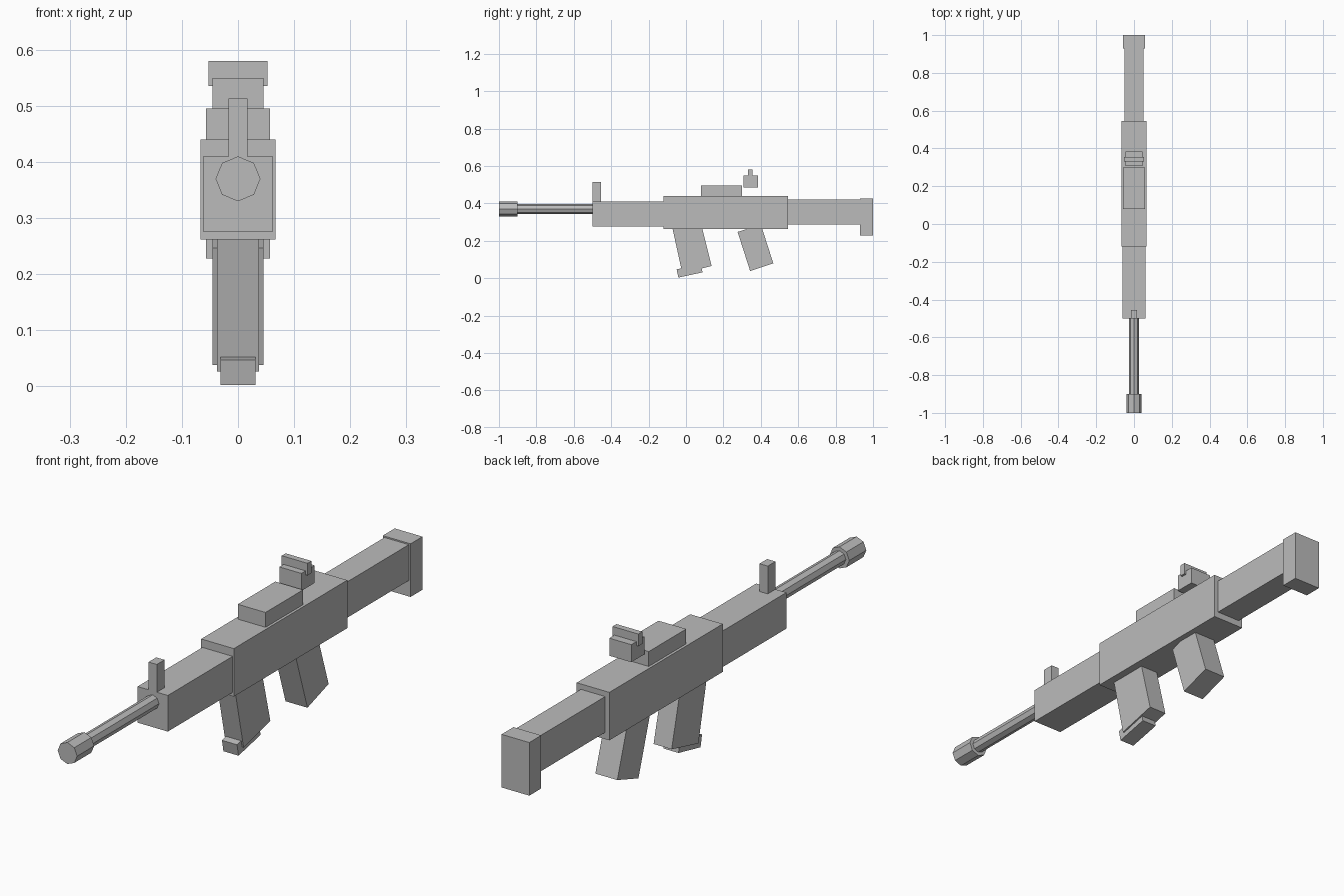
import bpy, bmesh, math
from mathutils import Matrix

if "Cube" in bpy.data.objects:
    bpy.data.objects.remove(bpy.data.objects["Cube"])

grey = bpy.data.materials.new("plain_grey")
grey.diffuse_color = (0.5, 0.5, 0.5, 1.0)
grey.use_nodes = True
grey.node_tree.nodes["Principled BSDF"].inputs["Base Color"].default_value = grey.diffuse_color


def finish(name, bm):
    bmesh.ops.recalc_face_normals(bm, faces=bm.faces)
    mesh = bpy.data.meshes.new(name)
    bm.to_mesh(mesh)
    bm.free()
    mesh.materials.append(grey)
    obj = bpy.data.objects.new(name, mesh)
    bpy.context.collection.objects.link(obj)
    return obj


def prism(name, half_width, profile):
    """Side profile in (y, z), extruded symmetrically across x."""
    bm = bmesh.new()
    left = [bm.verts.new((-half_width, y, z)) for y, z in profile]
    right = [bm.verts.new((half_width, y, z)) for y, z in profile]
    bm.faces.new(left)
    bm.faces.new(right[::-1])
    for i in range(len(profile)):
        j = (i + 1) % len(profile)
        bm.faces.new((left[i], right[i], right[j], left[j]))
    return finish(name, bm)


def block(name, half_width, y0, y1, z0, z1):
    return prism(name, half_width, [(y0, z0), (y1, z0), (y1, z1), (y0, z1)])


def tube(name, radius, y0, y1, z):
    """Eight-sided cylinder along y with corners on the axes."""
    bm = bmesh.new()
    place = Matrix.Translation((0, (y0 + y1) / 2, z)) @ Matrix.Rotation(math.pi / 2, 4, 'X')
    bmesh.ops.create_cone(bm, cap_ends=True, segments=8, radius1=radius,
                          radius2=radius, depth=y1 - y0, matrix=place)
    return finish(name, bm)


# Main body, front to back
block("handguard", 0.062, -0.50, -0.12, 0.276, 0.41)
block("receiver", 0.067, -0.12, 0.545, 0.262, 0.44)
block("stock", 0.05, 0.545, 0.93, 0.287, 0.42)
block("butt_plate", 0.057, 0.93, 1.0, 0.228, 0.425)

# Barrel and muzzle
tube("barrel", 0.026, -0.90, -0.50, 0.37)
tube("muzzle", 0.04, -1.0, -0.90, 0.37)

# Top cover and sights
block("top_cover", 0.057, 0.08, 0.30, 0.44, 0.495)
block("front_sight", 0.017, -0.50, -0.455, 0.41, 0.513)
block("rear_sight_base", 0.045, 0.307, 0.385, 0.485, 0.55)
block("rear_sight_bar", 0.053, 0.332, 0.355, 0.535, 0.58)

# Slanted magazine with its floor plate, and the grip
prism("magazine", 0.037, [(-0.072, 0.265), (-0.020, 0.027), (0.137, 0.065), (0.087, 0.265)])
prism("magazine_floor_plate", 0.031, [(-0.050, 0.047), (-0.041, 0.003), (0.088, 0.031), (0.080, 0.075)])
prism("grip", 0.045, [(0.276, 0.247), (0.343, 0.038), (0.467, 0.079), (0.400, 0.287)])
